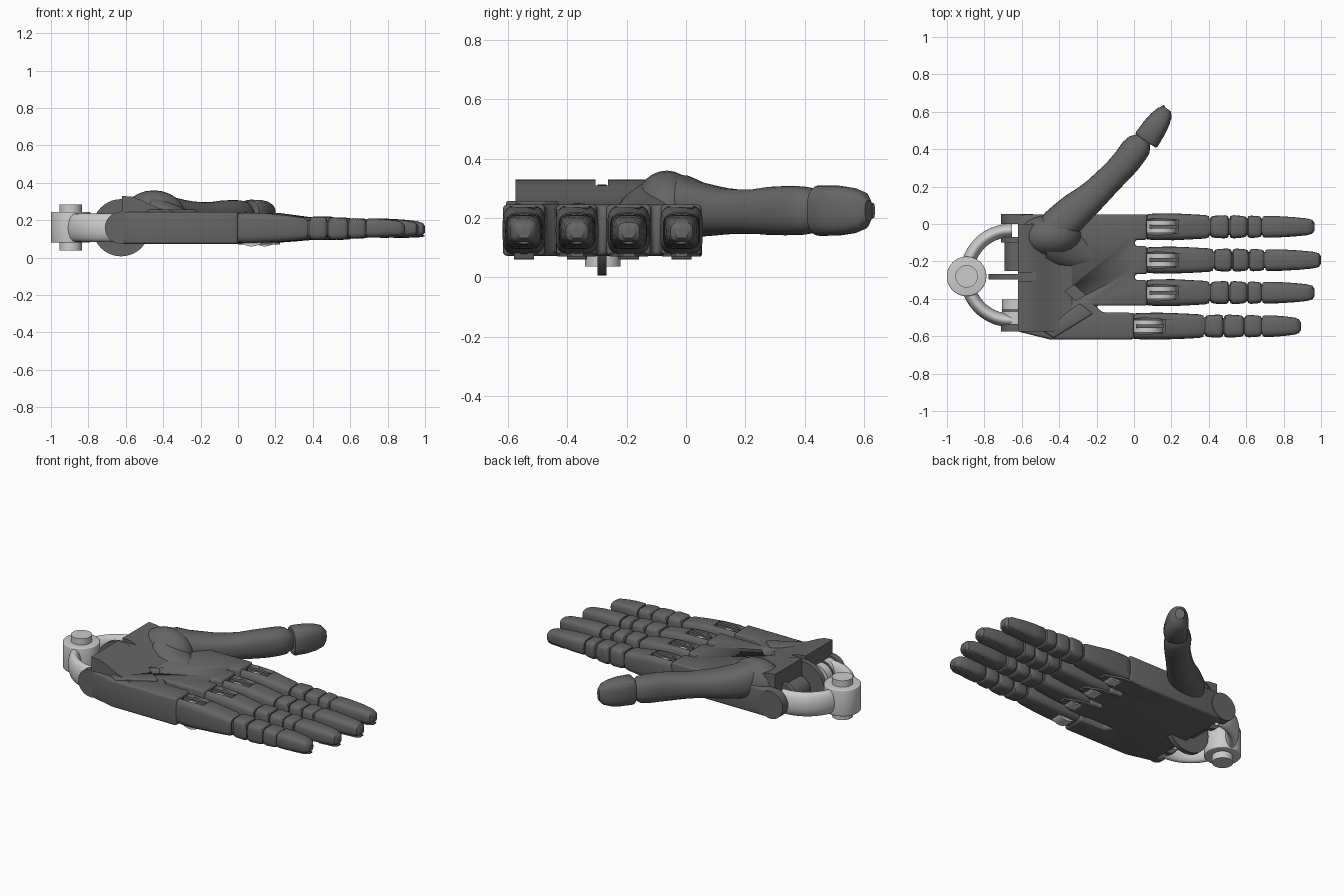
import bpy, bmesh, math
from mathutils import Vector, Matrix

cube = bpy.data.objects.get("Cube")
if cube:
    bpy.data.objects.remove(cube, do_unlink=True)


def material(name, v):
    m = bpy.data.materials.new(name)
    m.use_nodes = True
    m.diffuse_color = (v, v, v, 1)
    m.node_tree.nodes["Principled BSDF"].inputs["Base Color"].default_value = (v, v, v, 1)
    return m


DARK = material("dark grey", 0.13)
LIGHT = material("light grey", 0.6)


def finish(name, bm, mat, smooth=35, bevel=0):
    bmesh.ops.recalc_face_normals(bm, faces=bm.faces)
    me = bpy.data.meshes.new(name)
    bm.to_mesh(me)
    bm.free()
    me.materials.append(mat)
    ob = bpy.data.objects.new(name, me)
    bpy.context.collection.objects.link(ob)
    bpy.ops.object.select_all(action='DESELECT')
    ob.select_set(True)
    bpy.context.view_layer.objects.active = ob
    if bevel:
        b = ob.modifiers.new("bevel", 'BEVEL')
        b.width, b.segments, b.limit_method = bevel, 3, 'ANGLE'
        bpy.ops.object.modifier_apply(modifier="bevel")
    bpy.ops.object.shade_smooth_by_angle(angle=math.radians(smooth))
    return ob


# Superellipse sections (x, y, z, half width, half height) swept along a level path
def loft(name, stations, mat=DARK, power=2.0, n=28):
    bm = bmesh.new()
    rings = []
    for i, (x, y, z, w, h) in enumerate(stations):
        a, b = stations[max(i - 1, 0)], stations[min(i + 1, len(stations) - 1)]
        t = Vector((b[0] - a[0], b[1] - a[1])).normalized()
        ring = []
        for k in range(n):
            c, s = (f(2 * math.pi * k / n) for f in (math.cos, math.sin))
            u = math.copysign(abs(c) ** (2 / power), c) * w
            v = math.copysign(abs(s) ** (2 / power), s) * h
            ring.append(bm.verts.new((x - t.y * u, y + t.x * u, z + v)))
        rings.append(ring)
    for r, q in zip(rings, rings[1:]):
        for k in range(n):
            j = (k + 1) % n
            bm.faces.new((r[k], r[j], q[j], q[k]))
    bm.faces.new(rings[0])
    bm.faces.new(rings[-1])
    return finish(name, bm, mat)


# Outline extruded upward (axis z) or sideways (axis y)
def prism(name, pts, lo, hi, axis='z', mat=DARK, bevel=0):
    bm = bmesh.new()
    place = (lambda p, d: (p[0], p[1], d)) if axis == 'z' else (lambda p, d: (p[0], d, p[1]))
    f = bm.faces.new([bm.verts.new(place(p, lo)) for p in pts])
    new = bmesh.ops.extrude_face_region(bm, geom=[f])['geom']
    shift = Vector((0, 0, hi - lo)) if axis == 'z' else Vector((0, hi - lo, 0))
    bmesh.ops.translate(bm, vec=shift, verts=[v for v in new if isinstance(v, bmesh.types.BMVert)])
    return finish(name, bm, mat, bevel=bevel)


def circle(cx, cy, r, n=40):
    return [(cx + r * math.cos(2 * math.pi * i / n), cy + r * math.sin(2 * math.pi * i / n)) for i in range(n)]


def rect(x0, x1, y0, y1):
    return [(x0, y0), (x1, y0), (x1, y1), (x0, y1)]


def cut(ob, cutter):
    m = ob.modifiers.new("cut", 'BOOLEAN')
    m.operation, m.solver, m.object = 'DIFFERENCE', 'EXACT', cutter
    bpy.ops.object.select_all(action='DESELECT')
    bpy.context.view_layer.objects.active = ob
    ob.select_set(True)
    bpy.ops.object.modifier_apply(modifier="cut")
    bpy.data.objects.remove(cutter, do_unlink=True)


# Palm slab with finger slots
outline = [(-0.62, 0.05), (-0.62, -0.575), (-0.45, -0.617), (0.0, -0.617), (0.0, -0.475),
           (-0.17, -0.472), (-0.205, -0.437), (0.07, -0.437), (0.07, -0.3), (0.005, -0.3),
           (0.005, -0.268), (0.07, -0.268), (0.07, -0.118), (0.005, -0.118), (0.005, -0.085),
           (0.07, -0.085), (0.07, 0.052)]
palm = prism("palm", outline, 0.073, 0.245, bevel=0.014)
notch = [(-0.37, -0.36), (-0.31, -0.41), (-0.26, -0.38), (-0.32, -0.325)]
cut(palm, prism("notch_cutter", notch, 0.2, 0.4))

# Raised heel of the hand, sloping down to the palm
heel = prism("heel_pad", [(-0.62, 0.2), (-0.62, 0.33), (-0.565, 0.326), (-0.51, 0.305), (-0.45, 0.275),
                          (-0.39, 0.254), (-0.32, 0.243), (-0.32, 0.2)], -0.575, 0.0, 'y')
cut(heel, prism("heel_slot_cutter", rect(-0.7, -0.49, -0.305, -0.263), 0.31, 0.5))
cut(heel, prism("heel_notch_cutter", notch, 0.2, 0.4))
prism("side_pad", [(-0.49, -0.57), (-0.43, -0.61), (-0.22, -0.48), (-0.29, -0.425)], 0.2, 0.258, bevel=0.01)
prism("wrist_disc", circle(-0.625, 0.16, 0.153), -0.298, -0.267, 'y')

# Wrist hinge lugs
for i, (a, b, r) in enumerate([(0.0, 0.054, 0.086), (-0.1, -0.07, 0.086), (-0.25, -0.1, 0.068),
                               (-0.575, -0.535, 0.086), (-0.47, -0.455, 0.082)]):
    prism(f"hinge_lug_{i + 1}", circle(-0.625, 0.16, r), a, b, 'y')
prism("hinge_barrel", circle(-0.63, 0.16, 0.075), -0.54, -0.405, 'y', LIGHT)

# Wrist yoke: curved arms, hub and pin
arc = [math.radians(88 + 184 * i / 40) for i in range(41)]
loft("yoke_arms", [(-0.66 + 0.235 * math.cos(a), -0.275 + 0.24 * math.sin(a), 0.16, 0.036, 0.075)
                   for a in arc], LIGHT)
prism("yoke_hub", circle(-0.895, -0.28, 0.106), 0.08, 0.245, mat=LIGHT, bevel=0.006)
prism("yoke_pin", circle(-0.895, -0.28, 0.06), 0.037, 0.285, mat=LIGHT)

# Thumb mound, thumb and thumb tip
mound = []
for i in range(13):
    t = math.radians(-85 + 170 * i / 12)
    mound.append((-0.45 + 0.17 * math.sin(t), -0.065, 0.22, 0.115 * math.cos(t), 0.14 * math.cos(t)))
loft("thumb_mound", mound)
loft("palm_swell", [(-0.45, -0.1, 0.23, 0.1, 0.1), (-0.38, -0.12, 0.23, 0.11, 0.075),
                    (-0.3, -0.15, 0.225, 0.09, 0.04), (-0.22, -0.18, 0.22, 0.04, 0.026)])
loft("thumb", [(-0.49, -0.08, .24, .05, .06), (-0.46, -0.055, .24, .085, .1), (-0.41, -0.015, .24, .1, .105),
               (-0.36, 0.03, .23, .099, .094), (-0.3, 0.085, .225, .093, .085), (-0.25, 0.125, .223, .085, .079),
               (-0.2, 0.17, .222, .079, .075), (-0.14, 0.23, .222, .075, .075), (-0.09, 0.28, .224, .074, .081),
               (-0.04, 0.335, .225, .076, .083), (0.0, 0.39, .225, .077, .082), (0.03, 0.425, .225, .07, .076),
               (0.05, 0.45, .225, .045, .055)], power=2.4)
loft("thumb_joint", [(0.03, 0.4, .225, .035, .05), (0.09, 0.49, .225, .035, .05)])
loft("thumb_tip", [(0.062, 0.443, .225, .064, .078), (0.068, 0.452, .225, .07, .085), (0.11, 0.515, .225, .066, .084),
                   (0.14, 0.56, .225, .058, .077), (0.165, 0.597, .225, .044, .062), (0.178, 0.616, .225, .022, .035)],
     power=2.8)
loft("thumb_nail", [(0.065, 0.525, .225, .008, .04), (0.11, 0.59, .225, .01, .045),
                    (0.162, 0.632, .225, .006, .025)])


# One rounded block of a finger
def block(name, y, x0, x1, zc0, zc1, w0, w1, h0, h1, power=4.0):
    e = min(0.022, (x1 - x0) * 0.25)
    rows = []
    for t, k in ((0, .82), (.3, .94), (1, 1)):
        rows.append((x0 + t * e, y, zc0, w0 * k, h0 * k))
    m = (x0 + x1) / 2
    rows.append((m, y, (zc0 + zc1) / 2, (w0 + w1) / 2, (h0 + h1) / 2))
    for t, k in ((1, 1), (.3, .94), (0, .82)):
        rows.append((x1 - t * e, y, zc1, w1 * k, h1 * k))
    return loft(name, rows, power=power)


# Fingers: name, centre y, base x, three joint positions, tip
fingers = [("index", -0.015, 0.062, (0.41, 0.51, 0.605, 0.685), 0.965),
           ("middle", -0.193, 0.062, (0.43, 0.525, 0.615, 0.70), 1.0),
           ("ring", -0.367, 0.062, (0.41, 0.51, 0.605, 0.685), 0.965),
           ("little", -0.546, -0.01, (0.38, 0.48, 0.59, 0.685), 0.893)]
for name, y, x0, j, tip in fingers:
    base = loft(name + "_finger_base", [
        (x0, y, .16, .06, .07), (x0 + .01, y, .16, .068, .08), (x0 + .05, y, .16, .071, .084),
        (x0 + .15, y, .16, .072, .08), (j[0] - .12, y, .157, .068, .07), (j[0] - .03, y, .155, .063, .06),
        (j[0] - .008, y, .154, .056, .052)], power=4.0)
    slot = [(x0 - .05, y - .028), (x0 + .06, y - .045), (x0 + .175, y - .035),
            (x0 + .175, y + .035), (x0 + .06, y + .045), (x0 - .05, y + .028)]
    cut(base, prism("slot_cutter", slot, 0.17, 0.4))
    # Knuckle pulley and tendon bar in the slot
    prism(name + "_knuckle_pulley", circle(x0 + .082, .145, .085, 28), y - .034, y + .034, 'y', LIGHT)
    prism(name + "_tendon_bar", rect(x0 + .02, x0 + .17, y - .01, y + .01), .16, .238)
    loft(name + "_finger_core", [(j[0] - .05, y, .155, .046, .046), (j[3] + .05, y, .155, .042, .04)], power=4)
    block(name + "_finger_joint", y, j[0], j[1] - .004, .157, .157, .059, .062, .062, .062)
    block(name + "_finger_middle", y, j[1] + .002, j[2] - .004, .155, .155, .062, .058, .06, .058)
    block(name + "_finger_end_joint", y, j[2] + .002, j[3] - .004, .156, .156, .06, .057, .055, .052)
    L = tip - j[3]
    loft(name + "_fingertip", [
        (j[3] + .002, y, .158, .052, .045), (j[3] + .012, y, .158, .058, .051), (j[3] + L * .3, y, .158, .057, .051),
        (j[3] + L * .6, y, .158, .052, .046), (j[3] + L * .85, y, .156, .045, .04),
        (tip - .012, y, .153, .037, .032), (tip, y, .15, .02, .018)], power=3.2)
    # Fingernail on the underside
    loft(name + "_fingernail", [(tip - .14, y, .111, .018, .004), (tip - .12, y, .111, .032, .006),
                                (tip - .03, y, .115, .031, .006), (tip - .003, y, .117, .018, .004)])
    # Thin guard on the back of the knuckle
    if name != "little":
        prism(name + "_knuckle_guard", [(0.0, y - .065), (.12, y - .06), (.225, y - .02), (.225, y + .02),
                                        (.12, y + .06), (0.0, y + .065)], .07, .082)
